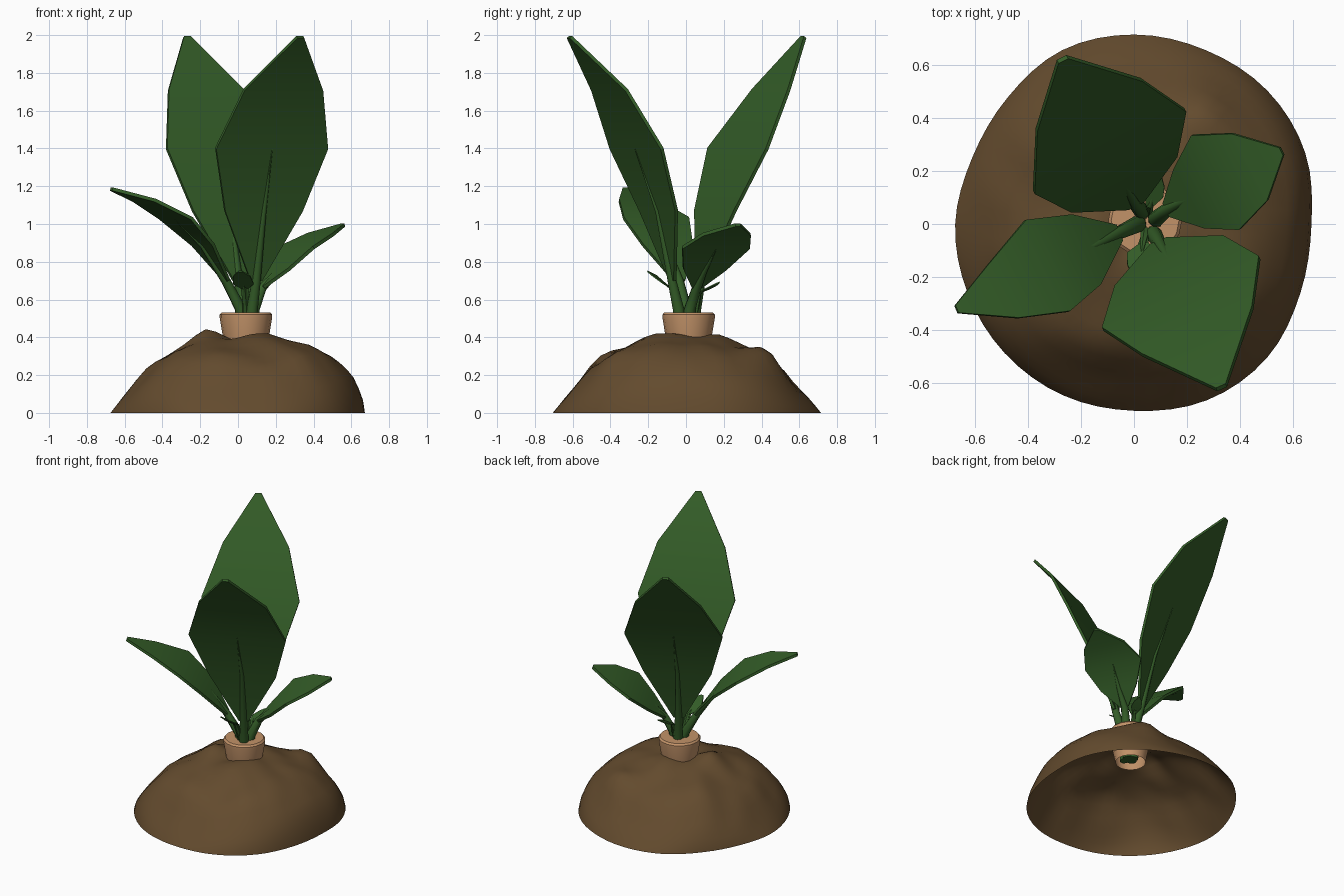
import bpy, bmesh, math
from mathutils import Vector, noise

if "Cube" in bpy.data.objects:
    bpy.data.objects.remove(bpy.data.objects["Cube"])


def material(name, rgb):
    m = bpy.data.materials.new(name)
    m.diffuse_color = (*rgb, 1)
    m.use_nodes = True
    m.node_tree.nodes["Principled BSDF"].inputs["Base Color"].default_value = m.diffuse_color
    return m


SOIL = material("soil", (0.125, 0.07, 0.027))
GREEN = material("leaf_green", (0.034, 0.11, 0.021))
ROOT = material("root_skin", (0.54, 0.29, 0.14))


def finish(name, bm, mat, angle=35, thickness=0):
    bmesh.ops.recalc_face_normals(bm, faces=bm.faces)
    me = bpy.data.meshes.new(name)
    bm.to_mesh(me)
    bm.free()
    me.materials.append(mat)
    ob = bpy.data.objects.new(name, me)
    bpy.context.collection.objects.link(ob)
    bpy.ops.object.select_all(action='DESELECT')
    ob.select_set(True)
    bpy.context.view_layer.objects.active = ob
    if thickness:
        mod = ob.modifiers.new("thickness", 'SOLIDIFY')
        mod.thickness = thickness
        mod.offset = 0
        bpy.ops.object.modifier_apply(modifier=mod.name)
    bpy.ops.object.shade_smooth_by_angle(angle=math.radians(angle))
    return ob


def bridge(bm, rings):
    for a, b in zip(rings, rings[1:]):
        n = len(a)
        for i in range(n):
            j = (i + 1) % n
            bm.faces.new((a[i], a[j], b[j], b[i]))


def lerp_table(table, t):
    for (t0, v0), (t1, v1) in zip(table, table[1:]):
        if t <= t1:
            return v0 + (v1 - v0) * (t - t0) / (t1 - t0)
    return table[-1][1]


# Soil mound: open-bottomed lumpy dome, radius and fullness given every 22.5 degrees
OUTLINE = [.67, .70, .712, .71, .715, .71, .675, .66,
           .675, .68, .69, .70, .705, .72, .712, .68]
FULLNESS = [1, .9, .6, .2, 0, .1, .4, .2, 0, .2, .6, .2, 0, .2, .6, .9]
LOW = [(0, .385), (.25, .39), (.42, .34), (.58, .295), (.7, .25),
       (.83, .145), (.92, .07), (1, 0)]
FULL = [(0, .385), (.25, .39), (.6, .345), (.75, .295), (.9, .2), (.98, .09), (1, 0)]
BUMPS = [(.28, .41, .065, .075), (-.18, -.05, .055, .08), (.15, -.1, .03, .1),
         (-.1, -.42, .03, .1), (.1, .2, .03, .09),
         (-.3, .3, .02, .1), (.35, -.3, .03, .12)]


def around(table, a):
    u = a / math.tau * 16
    i = int(u)
    f = u - i
    p0, p1, p2, p3 = (table[(i + k) % 16] for k in (-1, 0, 1, 2))
    return p1 + .5 * f * (p2 - p0 + f * (2*p0 - 5*p1 + 4*p2 - p3
                                         + f * (3*(p1 - p2) + p3 - p0)))


def mound_height(x, y, t, a):
    w = around(FULLNESS, a)
    z = lerp_table(LOW, t) * (1 - w) + lerp_table(FULL, t) * w
    fade = min(1, (1 - t) * 5)
    for bx, by, h, s in BUMPS:
        z += fade * h * math.exp(-((x - bx)**2 + (y - by)**2) / (2 * s * s))
    return max(0, z + fade * .022 * noise.noise(Vector((x * 6, y * 6, 3))))


bm = bmesh.new()
rings = []
for t in (1, .985, .95, .91, .86, .8, .73, .66, .58, .5, .42, .34, .26, .18, .1):
    ring = []
    for i in range(64):
        a = math.tau * i / 64
        r = t * around(OUTLINE, a)
        x, y = r * math.cos(a), r * math.sin(a)
        ring.append(bm.verts.new((x, y, mound_height(x, y, t, a))))
    rings.append(ring)
bridge(bm, rings)
centre = bm.verts.new((0, 0, .385))
for i in range(64):
    bm.faces.new((rings[-1][i], rings[-1][(i + 1) % 64], centre))
finish("soil_mound", bm, SOIL, 180)

# Root crown: tapered plug, capped on top and open below
bm = bmesh.new()
rings = [[bm.verts.new((.042 + r * math.cos(math.tau * i / 16),
                        .014 + r * math.sin(math.tau * i / 16), z))
          for i in range(16)]
         for r, z in ((.10, .29), (.12, .39), (.139, .505), (.139, .52), (.128, .532))]
bridge(bm, rings)
bm.faces.new(rings[-1])
finish("root_crown", bm, ROOT, 40)


# Leaf blade: pairs of edge points at each station, given as centre + half-width vector
def blade(name, stations, thickness=.018):
    bm = bmesh.new()
    pairs = [(bm.verts.new((x - hx, y - hy, z)), bm.verts.new((x + hx, y + hy, z)))
             for x, y, z, hx, hy in stations]
    for (a, b), (c, d) in zip(pairs, pairs[1:]):
        bm.faces.new((a, b, d, c))
    finish(name, bm, GREEN, 30, thickness)


# Stem: tapered tube that runs into the blade as a midrib
def stem(name, points, radii, sides=8):
    bm = bmesh.new()
    pts = [Vector(p) for p in points]
    rings = []
    for i, (p, r) in enumerate(zip(pts, radii)):
        d = (pts[min(i + 1, len(pts) - 1)] - pts[max(i - 1, 0)]).normalized()
        u = d.cross(Vector((.3, .9, -.2))).normalized()
        v = d.cross(u)
        rings.append([bm.verts.new(p + r * (u * math.cos(math.tau * k / sides)
                                            + v * math.sin(math.tau * k / sides)))
                      for k in range(sides)])
    bridge(bm, rings)
    bm.faces.new(rings[0])
    bm.faces.new(rings[-1])
    finish(name, bm, GREEN, 50)


# Stations run base to tip: x, y, z, half-width x, half-width y
LEAVES = {
    "front_tall": ((.075, -.04), [
        (.095, -.07, .70, .03, .012), (.135, -.145, 1.07, .205, .095),
        (.178, -.262, 1.4, .296, .135), (.240, -.405, 1.71, .208, .09),
        (.33, -.617, 1.99, .018, .008)]),
    "back_tall": ((.03, .05), [
        (.005, .075, .70, .03, .015), (-.04, .155, 1.07, .2, .105),
        (-.092, .275, 1.4, .286, .155), (-.17, .450, 1.71, .198, .095),
        (-.27, .622, 1.99, .018, .009)]),
    "left_low": ((.015, 0), [
        (-.06, -.035, .70, -.012, .03), (-.185, -.098, .89, -.055, .132),
        (-.328, -.158, 1.03, -.083, .172), (-.495, -.255, 1.125, -.058, .1),
        (-.67, -.322, 1.185, -.006, .014)]),
    "right_low": ((.085, .02), [
        (.125, .055, .665, -.012, .025), (.212, .098, .76, -.058, .112),
        (.31, .158, .875, -.09, .178), (.438, .216, .945, -.067, .126),
        (.558, .275, .995, -.007, .014)]),
}
for name, (root, stations) in LEAVES.items():
    blade(name + "_leaf", stations)
    narrow, low, mid = (Vector(s[:3]) for s in stations[:3])
    out = (mid - narrow).normalized()
    side = Vector((stations[2][3], stations[2][4], 0)).normalized()
    below = out.cross(side)
    below *= -.009 if below.z > 0 else .009
    base = Vector((*root, .55))
    under = Vector((base.x * .6 + .042 * .4, base.y * .6 + .005, .31))
    stem(name + "_stem", [under, base, narrow + below * .5, low + below * .7, mid + below],
         [.034, .032, .025, .014, .002])

# Small sprouts at the front and back of the crown
SPROUTS = {
    "front_sprout": [(.045, -.02, .50, .01, .003), (.035, -.075, .66, .02, .004),
                     (.028, -.115, .685, .055, -.005), (.02, -.165, .725, .045, -.01),
                     (.012, -.205, .75, .01, 0)],
    "back_sprout": [(.05, .04, .50, .01, 0), (.06, .07, .635, .015, 0),
                    (.075, .11, .655, .035, -.01), (.09, .15, .675, .025, -.01),
                    (.1, .178, .692, .005, 0)],
}
for name, stations in SPROUTS.items():
    blade(name + "_leaf", stations, .007)
    pts = [Vector(s[:3]) for s in stations[:3]]
    stem(name + "_stem", pts, [.022, .012, .002], 6)
